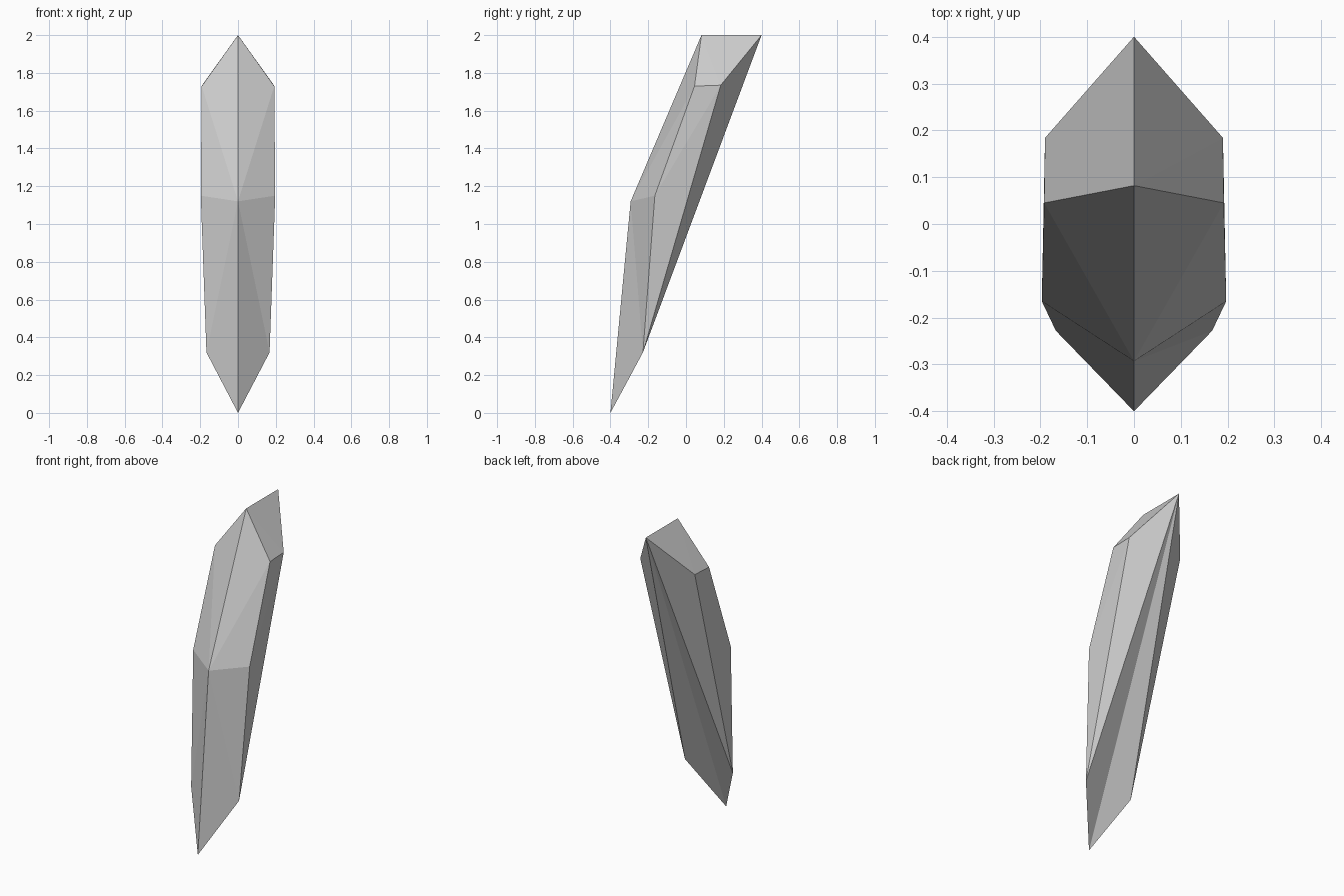
import bpy, bmesh

if "Cube" in bpy.data.objects:
    bpy.data.objects.remove(bpy.data.objects["Cube"])

# Right half of the leaning crystal shard: corner points (x, y, z)
corners = {
    "tip": (0, -0.40, 0.0),
    "low": (0.167, -0.228, 0.32),
    "mid_ridge": (0, -0.293, 1.12),
    "mid_side": (0.197, -0.165, 1.15),
    "top_ridge": (0, 0.082, 2.0),
    "shoulder": (0.192, 0.045, 1.73),
    "shoulder_back": (0.19, 0.184, 1.735),
    "peak": (0, 0.40, 2.0),
}

facets = [
    # lower front
    "tip low mid_ridge", "mid_ridge low mid_side",
    # upper front
    "mid_ridge mid_side shoulder", "mid_ridge shoulder top_ridge",
    # sloped cap
    "top_ridge shoulder shoulder_back", "top_ridge shoulder_back peak",
    # flank
    "mid_side low shoulder_back", "mid_side shoulder_back shoulder",
    # back, with a shallow central groove
    "low peak shoulder_back", "low tip peak",
]

bm = bmesh.new()
verts = {name: bm.verts.new(co) for name, co in corners.items()}
for facet in facets:
    bm.faces.new([verts[name] for name in facet.split()])

mesh = bpy.data.meshes.new("crystal_shard")
bm.to_mesh(mesh)
bm.free()
shard = bpy.data.objects.new("crystal_shard", mesh)
bpy.context.collection.objects.link(shard)

# Left half
mirror = shard.modifiers.new("mirror", 'MIRROR')
mirror.use_axis = (True, False, False)
mirror.use_clip = True
